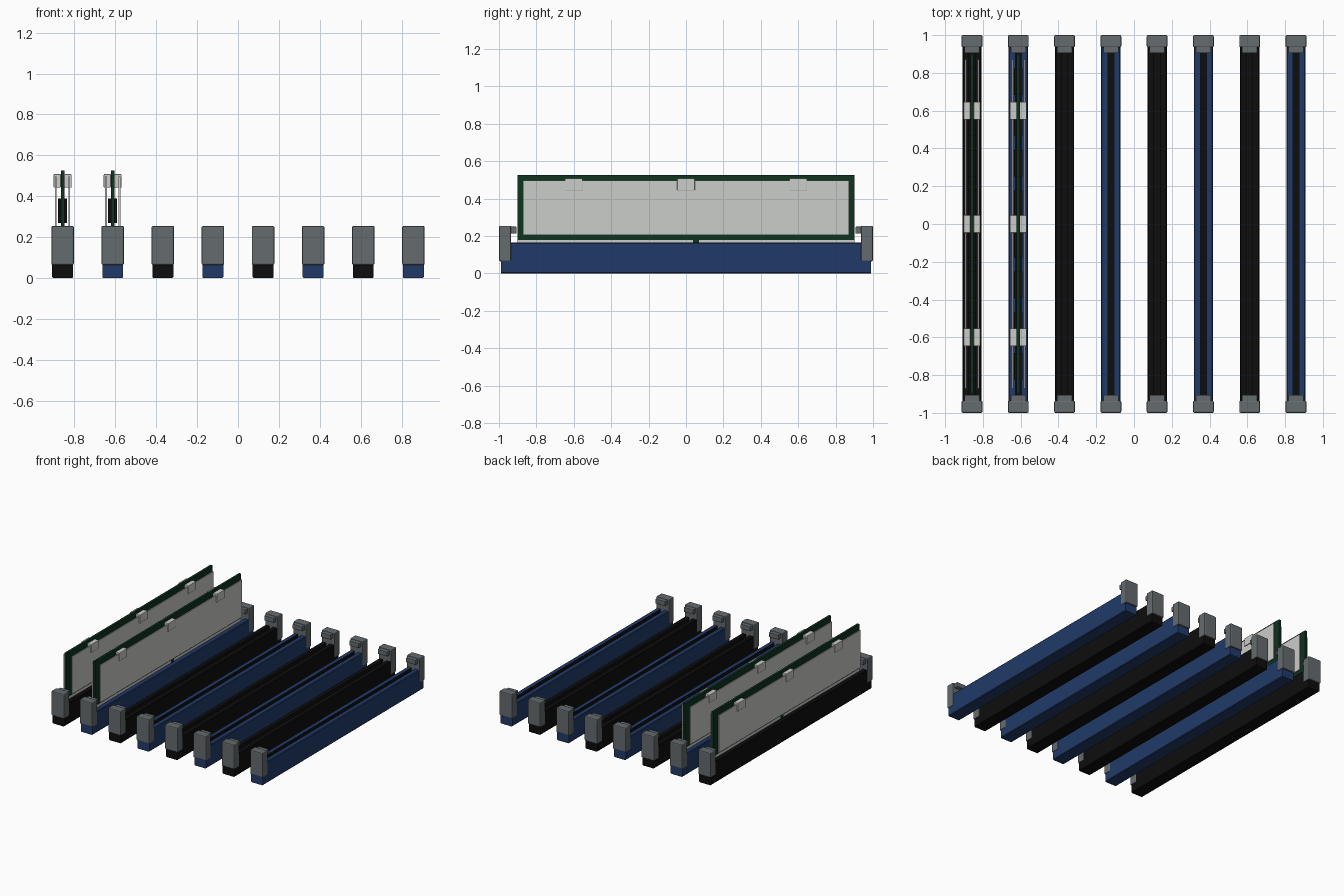
import bpy, bmesh

if "Cube" in bpy.data.objects:
    bpy.data.objects.remove(bpy.data.objects["Cube"], do_unlink=True)


def material(name, r, g, b):
    m = bpy.data.materials.new(name)
    m.use_nodes = True
    m.diffuse_color = (r, g, b, 1)
    m.node_tree.nodes["Principled BSDF"].inputs["Base Color"].default_value = (r, g, b, 1)
    return m


BLACK = material("black plastic", 0.004, 0.004, 0.004)
BLUE = material("blue plastic", 0.015, 0.042, 0.14)
GREY = material("grey latch", 0.13, 0.147, 0.157)
LIGHT = material("light metal", 0.6, 0.61, 0.59)
GREEN = material("green board", 0.004, 0.033, 0.014)


def finish(bm, name, mats, bevel=0):
    bmesh.ops.recalc_face_normals(bm, faces=bm.faces)
    me = bpy.data.meshes.new(name)
    bm.to_mesh(me)
    bm.free()
    for m in mats:
        me.materials.append(m)
    ob = bpy.data.objects.new(name, me)
    bpy.context.collection.objects.link(ob)
    if bevel:
        mod = ob.modifiers.new("soft edges", "BEVEL")
        mod.width = bevel
        mod.segments = 2
    return ob


def box(name, x, y, z, mat, bevel=0):
    """Box from (low, high) pairs on each axis."""
    bm = bmesh.new()
    bmesh.ops.create_cube(bm, size=1)
    for v in bm.verts:
        v.co = [(lo + hi) / 2 + c * (hi - lo) for c, (lo, hi) in zip(v.co, (x, y, z))]
    return finish(bm, name, [mat], bevel)


def around(c, half):
    return (c - half, c + half)


def socket(name, x, mat):
    """Long bar with a dark groove along the top."""
    half = [(0.016, 0.13), (0.016, 0.165), (0.046, 0.165), (0.051, 0.16), (0.051, 0.005), (0.046, 0)]
    outline = half + [(-px, pz) for px, pz in reversed(half)]
    bm = bmesh.new()
    face = bm.faces.new([bm.verts.new((x + px, -0.99, pz)) for px, pz in outline])
    ext = bmesh.ops.extrude_face_region(bm, geom=[face])
    for v in ext["geom"]:
        if isinstance(v, bmesh.types.BMVert):
            v.co.y = 0.99
    # inner walls and floor of the groove are dark
    for f in bm.faces:
        if len(f.verts) == 4 and all(abs(v.co.x - x) < 0.017 and v.co.z > 0.1 for v in f.verts):
            f.material_index = 1
    finish(bm, name, [mat, BLACK])


def latch(name, x, s):
    def span(a, b):
        return tuple(sorted((s * a, s * b)))
    box(name, around(x, 0.055), span(0.935, 1.0), (0.065, 0.255), GREY, 0.007)
    box(name + "_hook", around(x, 0.041), span(0.905, 0.945), (0.213, 0.25), GREY, 0.004)


def module(name, x):
    # circuit board with edge contacts split by the key
    box(name + "_board", around(x, 0.009), (-0.9, 0.9), (0.18, 0.527), GREEN)
    box(name + "_key", around(x, 0.009), (0.037, 0.07), (0.13, 0.18), GREEN)
    box(name + "_contacts_front", around(x, 0.008), (-0.9, 0.037), (0.13, 0.18), LIGHT)
    box(name + "_contacts_back", around(x, 0.008), (0.07, 0.9), (0.13, 0.18), LIGHT)
    # chips and heat spreader on both faces
    for side, s in (("left", 1), ("right", -1)):
        for i in range(8):
            box(f"{name}_chip_{side}_{i}", tuple(sorted((x + s * 0.009, x + s * 0.022))),
                around((i - 3.5) * 0.215, 0.07), (0.27, 0.39), BLACK)
        box(f"{name}_spreader_{side}", tuple(sorted((x + s * 0.029, x + s * 0.037))),
            (-0.872, 0.872), (0.205, 0.497), LIGHT)
    # clips gripping both spreaders over the board
    for i, y in enumerate((-0.6, 0, 0.6)):
        for side, s in (("left", 1), ("right", -1)):
            box(f"{name}_clip_{side}_{i}", tuple(sorted((x + s * 0.009, x + s * 0.044))),
                around(y, 0.047), (0.443, 0.508), LIGHT, 0.003)


# Row of sockets, two of them filled
for n in range(8):
    x = (n - 3.5) * 0.245
    socket(f"socket_{n}", x, BLUE if n % 2 else BLACK)
    latch(f"front_latch_{n}", x, -1)
    latch(f"back_latch_{n}", x, 1)
    if n < 2:
        module(f"module_{n}", x)
